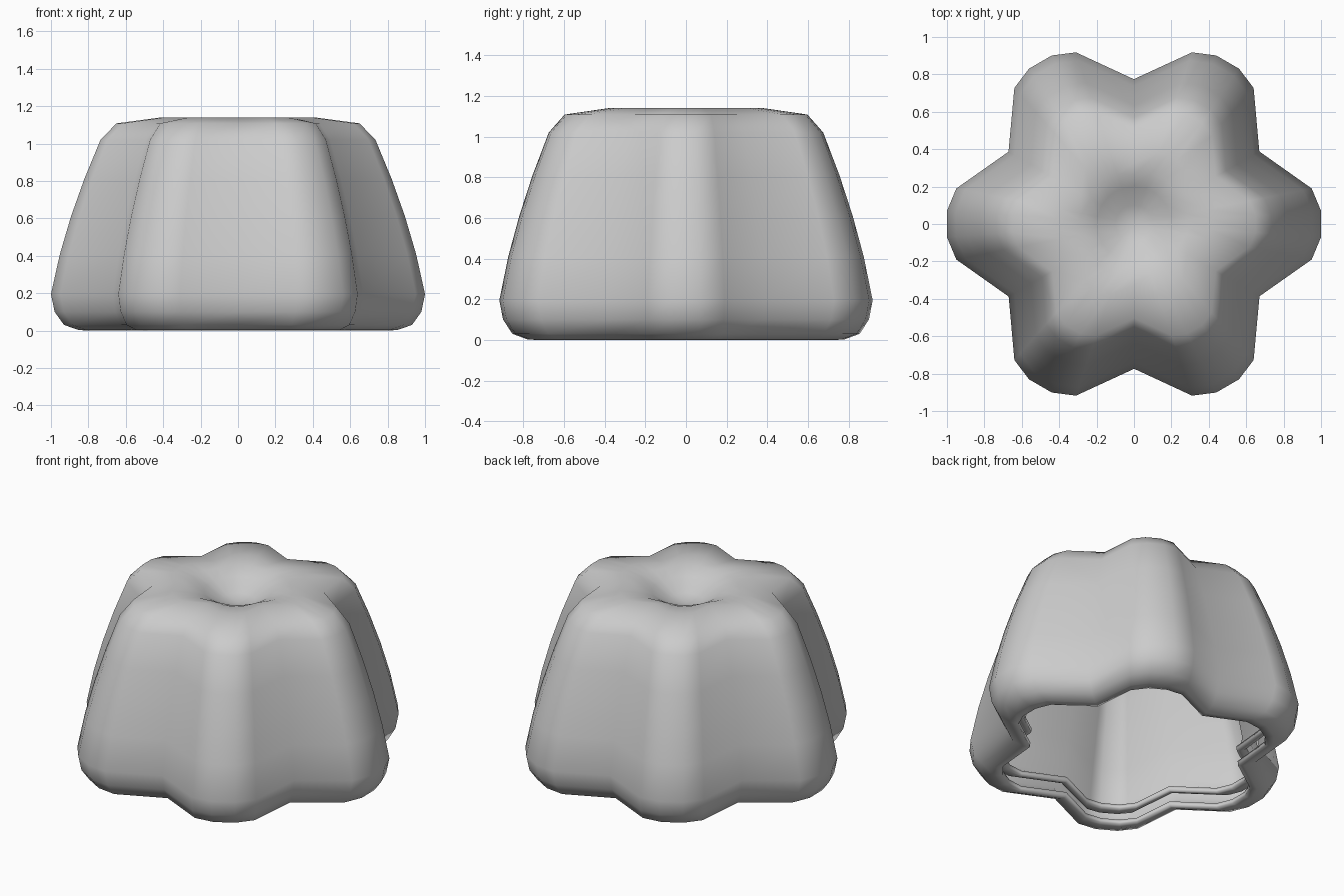
import bpy, bmesh
from math import radians, cos, sin, pi, atan2, hypot

if "Cube" in bpy.data.objects:
    bpy.data.objects.remove(bpy.data.objects["Cube"])

# One lobe of the six-lobed outline (valley point last), at full size
LOBE = [(0.95, -0.19), (1.0, -0.07), (1.0, 0.07), (0.95, 0.19), (0.67, 0.388)]

# Side profile from the bottom lip to the dished top: (scale, z, roundness)
PROFILE = [(0.80, 0.0, 0), (0.85, 0.003, 0), (0.93, 0.03, 0), (0.98, 0.10, 0),
           (1.0, 0.195, 0), (0.952, 0.41, 0), (0.893, 0.61, 0), (0.822, 0.81, 0),
           (0.735, 1.02, 0), (0.65, 1.108, 0), (0.41, 1.14, 0.1),
           (0.29, 1.13, 0.6), (0.2, 1.095, 1), (0.1, 1.035, 1)]
DISH_Z = 1.015


def ring_points(scale, roundness):
    """Outline at a given scale, blended towards a circle."""
    for k in range(6):
        for x, y in LOBE:
            a = atan2(y, x) + k * pi / 3
            r = scale * (hypot(x, y) * (1 - roundness) + roundness)
            yield r * cos(a), r * sin(a)


def make_shell(name, inset, thickness):
    bm = bmesh.new()
    rings = [[bm.verts.new((x, y, z)) for x, y in ring_points(s, rnd)]
             for s, z, rnd in PROFILE]
    n = len(rings[0])
    for lo, hi in zip(rings, rings[1:]):
        for i in range(n):
            j = (i + 1) % n
            bm.faces.new((lo[i], lo[j], hi[j], hi[i]))
    centre = bm.verts.new((0, 0, DISH_Z))
    for i in range(n):
        bm.faces.new((rings[-1][i], rings[-1][(i + 1) % n], centre))
    # Move the whole sheet inwards along its normals
    bm.normal_update()
    moves = [(v, v.normal * -inset) for v in bm.verts]
    for v, d in moves:
        v.co += d
    mesh = bpy.data.meshes.new(name)
    bm.to_mesh(mesh)
    bm.free()
    obj = bpy.data.objects.new(name, mesh)
    bpy.context.collection.objects.link(obj)
    bpy.ops.object.select_all(action='DESELECT')
    obj.select_set(True)
    bpy.context.view_layer.objects.active = obj
    bpy.ops.object.shade_smooth_by_angle(angle=radians(60))
    solid = obj.modifiers.new("thickness", 'SOLIDIFY')
    solid.thickness = thickness
    solid.offset = -1
    return obj


# Outer wall, and the inner wall nested inside it
make_shell("outer_shell", 0.0, 0.03)
make_shell("inner_shell", 0.10, 0.03)
